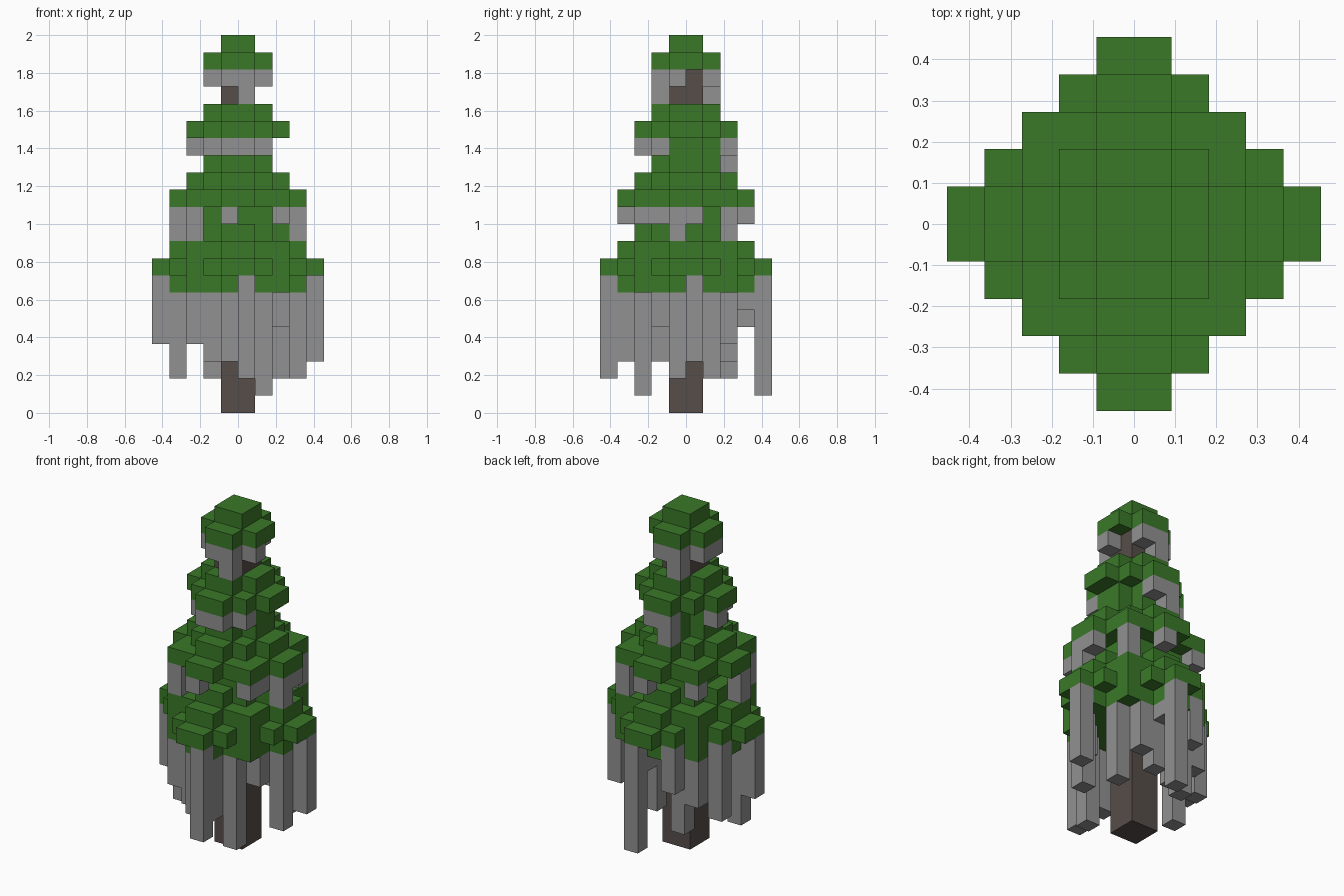
import bpy
import bmesh
from mathutils import Matrix, Vector

cube = bpy.data.objects.get("Cube")
if cube:
    bpy.data.objects.remove(cube, do_unlink=True)

UNIT = 2 / 22  # size of one block


def make_material(name, color):
    mat = bpy.data.materials.new(name)
    mat.use_nodes = True
    mat.diffuse_color = (*color, 1)
    mat.node_tree.nodes["Principled BSDF"].inputs["Base Color"].default_value = (*color, 1)
    return mat


leaf_green = make_material("leaf green", (0.042, 0.19, 0.022))
moss_grey = make_material("moss grey", (0.285, 0.285, 0.285))
bark_brown = make_material("bark brown", (0.095, 0.075, 0.068))


def finish(bm, name, mat):
    bmesh.ops.scale(bm, vec=Vector((UNIT, UNIT, UNIT)), verts=bm.verts)
    mesh = bpy.data.meshes.new(name)
    bm.to_mesh(mesh)
    bm.free()
    mesh.materials.append(mat)
    obj = bpy.data.objects.new(name, mesh)
    bpy.context.collection.objects.link(obj)


def add_box(bm, low, high):
    low, high = Vector(low), Vector(high)
    size = Matrix.Diagonal((*(high - low), 1))
    bmesh.ops.create_cube(bm, size=1, matrix=Matrix.Translation((low + high) / 2) @ size)


def block_shell(cells, name, mat):
    """Outer skin of a set of unit blocks."""
    bm = bmesh.new()
    for cell in cells:
        centre = Vector(cell) + Vector((0.5, 0.5, 0.5))
        for axis in range(3):
            for sign in (-1, 1):
                normal = Vector((0, 0, 0))
                normal[axis] = sign
                if tuple(int(c + n) for c, n in zip(cell, normal)) in cells:
                    continue
                side = Vector((0, 0, 0))
                side[(axis + 1) % 3] = 0.5
                up = normal.cross(side)
                middle = centre + normal / 2
                corners = (-side - up, side - up, side + up, up - side)
                bm.faces.new([bm.verts.new(middle + c) for c in corners])
    bmesh.ops.remove_doubles(bm, verts=bm.verts, dist=0.001)
    finish(bm, name, mat)


# Foliage: stepped diamond layers, level -> radius in blocks
layer_radius = {21: 1, 20: 2, 17: 2, 16: 3, 15: 2, 14: 2, 13: 3, 12: 4,
                11: 2, 10: 3, 9: 4, 8: 5, 7: 4}
# Some layers also fill a square core of this half width
square_core = {12: 3, 11: 2, 9: 3, 7: 3}

leaves = set()
for level, radius in layer_radius.items():
    core = square_core.get(level, 0)
    for i in range(-radius, radius):
        for j in range(-radius, radius):
            x, y = abs(i + 0.5), abs(j + 0.5)
            if x + y <= radius or max(x, y) < core:
                leaves.add((i, j, level))
block_shell(leaves, "foliage", leaf_green)

# Trunk
bm = bmesh.new()
add_box(bm, (-1, -1, 0), (1, 1, 20))
finish(bm, "trunk", bark_brown)


# Hanging moss: (column x, column y, lowest level), hung below a layer
def hang_moss(name, top, strands):
    bm = bmesh.new()
    for i, j, bottom in strands:
        start = top
        while (i, j, start - 1) in leaves:
            start -= 1
        add_box(bm, (i, j, bottom), (i + 1, j + 1, start))
    finish(bm, name, moss_grey)


hang_moss("crown_moss", 20, [
    (1, -1, 19), (0, -2, 18), (-1, -2, 19), (-2, -1, 19), (-2, 0, 19),
    (0, 1, 19), (-1, 1, 18)])

hang_moss("upper_moss", 16, [
    (-1, -3, 15), (0, -3, 15), (1, -2, 15), (-2, -2, 15),
    (-3, 0, 15), (-1, 2, 14), (0, 2, 15)])

hang_moss("middle_moss", 12, [
    (3, -1, 10), (3, 0, 11), (2, -3, 11), (2, -2, 11), (-1, -4, 11), (-3, -3, 10),
    (-4, -1, 10), (0, 3, 11), (2, 2, 10), (-3, 2, 11)])

hang_moss("lower_front_moss", 8, [
    (0, -5, 2), (-1, -4, 3), (0, -4, 3), (1, -3, 1), (-2, -3, 3),
    (-3, -3, 4), (-2, -2, 3)])

hang_moss("lower_side_moss", 8, [
    (4, 0, 3), (3, -1, 2), (2, -2, 5), (2, 1, 2),
    (-5, -1, 4), (-4, -1, 2), (-4, 1, 3), (-3, 0, 4)])

hang_moss("lower_back_moss", 8, [
    (0, 4, 1), (-2, 3, 5), (0, 3, 6), (-2, 2, 2), (1, 2, 4), (0, 2, 3), (-3, 2, 4)])
